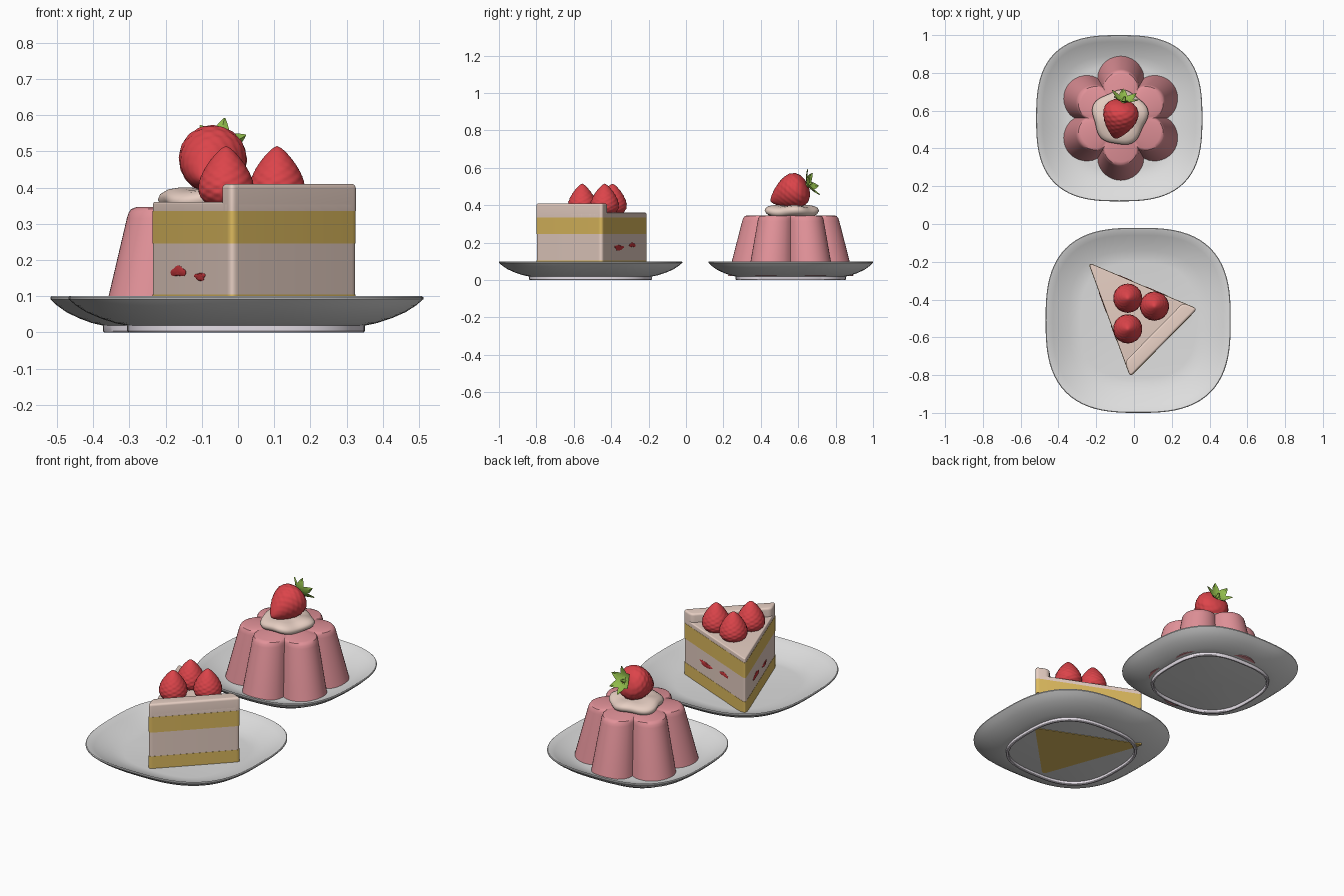
import bpy, bmesh, math
from mathutils import Matrix, Vector

if "Cube" in bpy.data.objects:
    bpy.data.objects.remove(bpy.data.objects["Cube"])


def material(name, r, g, b):
    lin = [(c / 255 / 12.92 if c < 11 else ((c / 255 + 0.055) / 1.055) ** 2.4) for c in (r, g, b)]
    m = bpy.data.materials.new(name)
    m.diffuse_color = (*lin, 1)
    m.use_nodes = True
    m.node_tree.nodes["Principled BSDF"].inputs["Base Color"].default_value = m.diffuse_color
    return m


PLATE = material("plate grey", 222, 222, 222)
FOOT = material("foot white", 238, 231, 240)
PINK = material("pudding pink", 226, 146, 153)
CREAM = material("cream", 231, 207, 195)
SPONGE = material("sponge yellow", 222, 187, 95)
RED = material("berry red", 220, 68, 74)
FILLING = material("filling red", 200, 55, 60)
GREEN = material("leaf green", 145, 188, 75)


def finish(bm, name, mat, matrix=None, angle=35):
    bmesh.ops.recalc_face_normals(bm, faces=bm.faces)
    me = bpy.data.meshes.new(name)
    bm.to_mesh(me)
    bm.free()
    if matrix:
        me.transform(matrix)
    me.materials.append(mat)
    me.polygons.foreach_set("use_smooth", [True] * len(me.polygons))
    me.set_sharp_from_angle(angle=math.radians(angle))
    ob = bpy.data.objects.new(name, me)
    bpy.context.collection.objects.link(ob)
    return ob


def lathe(name, profile, shape, mat, n=72, matrix=None, angle=35, closed=False):
    """Spin (r, z) profile; shape(theta, r, z) gives the point. r = 0 makes a pole."""
    bm = bmesh.new()
    rings = []
    for r, z in profile:
        if r == 0:
            rings.append([bm.verts.new(shape(0, 0, z))] * n)
        else:
            rings.append([bm.verts.new(shape(2 * math.pi * i / n, r, z)) for i in range(n)])
    pairs = list(zip(rings, rings[1:]))
    if closed:
        pairs.append((rings[-1], rings[0]))
    for a, b in pairs:
        for i in range(n):
            j = (i + 1) % n
            bm.faces.new(dict.fromkeys((a[i], a[j], b[j], b[i])))
    return finish(bm, name, mat, matrix, angle)


# ---- Rounded-square plates with foot rings ----
def squircle(cx, cy, size, e=2.8):
    def shape(t, r, z):
        c, s = math.cos(t), math.sin(t)
        k = size * r / (abs(c) ** e + abs(s) ** e) ** (1 / e)
        return (cx + k * c, cy + k * s, z)
    return shape


PLATE_PROFILE = [(0, .034), (.62, .034), (.68, .037), (.75, .047), (.84, .064), (.92, .083),
                 (.98, .099), (.993, .1), (1, .097), (1, .092), (.96, .075), (.9, .056),
                 (.82, .039), (.74, .026), (.66, .018), (0, .018)]
FOOT_PROFILE = [(.67, .024), (.67, .004), (.664, 0), (.646, 0), (.64, .004), (.64, .024)]
for label, x, y, size in (("cake", .022, -.51, .49), ("pudding", -.078, .56, .44)):
    sq = squircle(x, y, size)
    lathe(label + "_plate", PLATE_PROFILE, sq, PLATE, n=96)
    lathe(label + "_plate_foot", FOOT_PROFILE, sq, FOOT, n=96, closed=True)


# ---- Fluted pudding: six rounded lobes with sharp valleys ----
def flutes(t, r, z):
    k = r * (.247 + .088 * abs(math.sin(3 * t - 0)) ** .8)
    return (-.07 + k * math.cos(t), .56 + k * math.sin(t), z)


lathe("pudding", [(0, .022), (1, .022), (.94, .1), (.775, .315), (.76, .33), (.735, .341),
                  (.69, .346), (0, .346)], flutes, PINK, n=96)


# ---- Wavy cream dollop ----
def dollop(t, r, z):
    k = r * (1 + .05 * math.sin(5 * t + .6) + .03 * math.sin(3 * t))
    z += .006 * math.sin(4 * t + 1) * (r / .145)
    return (-.075 + k * math.cos(t), .565 + k * math.sin(t), z)


lathe("cream_dollop", [(0, .335), (.105, .337), (.135, .35), (.144, .367), (.138, .38),
                       (.12, .391), (.09, .397), (0, .398)], dollop, CREAM, angle=60)


# ---- Strawberries: base at z = 0, tip along +z, staggered dimples ----
def strawberry(name, base, tip, radius):
    base, tip = Vector(base), Vector(tip)
    length = (tip - base).length
    rows = 44
    prof = [(0, 0)]
    for i in range(1, rows):
        t = (i / rows) ** 1.3
        prof.append((radius * math.sin(math.pi * t ** .6) ** .7, t * length))
    prof.append((0, length))

    def dimpled(a, r, z):
        b = math.sin(9 * a) * math.sin(15 * math.pi * z / length)
        k = r * (1 + .022 * b * min(1, r / radius * 1.3))
        return (k * math.cos(a), k * math.sin(a), z)

    m = Matrix.Translation(base) @ (tip - base).to_track_quat('Z', 'Y').to_matrix().to_4x4()
    lathe(name, prof, dimpled, RED, n=72, matrix=m, angle=60)
    return m


for i, (x, y) in enumerate(((-.033, -.393), (.108, -.435), (-.033, -.555))):
    strawberry(f"cake_strawberry_{i + 1}", (x, y, .345), (x, y, .515), .076)
top = strawberry("pudding_strawberry", (-.055, .647, .508), (-.1, .452, .42), .093)

# ---- Leafy crown and stem on the pudding strawberry ----
bm = bmesh.new()
for k in range(6):
    rot = Matrix.Rotation(k * math.pi / 3 + .3, 3, 'Z')
    rows = []
    for i in range(7):
        u = i / 6
        w = .002 + .021 * math.sin(math.pi * u ** .8) if i < 6 else .001
        d, h = .008 + .068 * u, -.002 - .035 * u ** 1.5
        rows.append([bm.verts.new(rot @ Vector((d, s * w, h - .006 * abs(s)))) for s in (-1, 0, 1)])
    for a, b in zip(rows, rows[1:]):
        for j in (0, 1):
            bm.faces.new((a[j], a[j + 1], b[j + 1], b[j]))
finish(bm, "strawberry_leaves", GREEN, top)
lathe("strawberry_stem", [(0, .01), (.016, .004), (.008, -.01), (.006, -.03), (0, -.031)],
      lambda a, r, z: (r * math.cos(a), r * math.sin(a), z), GREEN, n=16, matrix=top)


# ---- Cake slice: stacked prisms with rounded corners ----
def prism(name, pts, z0, z1, mat, corner=.03, edge=0.0, grow=0.0):
    pts = [Vector(p) for p in pts]
    mid = sum(pts, Vector((0, 0))) / len(pts)
    pts = [p + (p - mid).normalized() * grow for p in pts]
    outline = []
    for i, p in enumerate(pts):
        a = p + (pts[i - 1] - p).normalized() * corner
        b = p + (pts[(i + 1) % len(pts)] - p).normalized() * corner
        for k in range(9):
            t = k / 8
            outline.append(a * (1 - t) ** 2 + p * 2 * t * (1 - t) + b * t * t)
    bm = bmesh.new()
    face = bm.faces.new([bm.verts.new((p.x, p.y, z0)) for p in outline])
    ext = bmesh.ops.extrude_face_region(bm, geom=[face], use_keep_orig=True)["geom"]
    for v in ext:
        if isinstance(v, bmesh.types.BMVert):
            v.co.z = z1
    if edge:
        rim = [e for e in bm.edges if all(v.co.z > z1 - 1e-5 for v in e.verts)]
        bmesh.ops.bevel(bm, geom=rim, offset=edge, segments=4, profile=.5, affect='EDGES')
    return finish(bm, name, mat)


A, C, D = Vector((-.242, -.204)), Vector((.335, -.449)), Vector((-.02, -.809))
SLICE = [A, D, C]
prism("lower_sponge", SLICE, .0155, .105, SPONGE, grow=.002)
prism("cream_filling", SLICE, .105, .245, CREAM)
prism("upper_sponge", SLICE, .245, .335, SPONGE, grow=.002)
prism("top_cream", SLICE, .335, .36, CREAM, edge=.006)
prism("cream_lip", [D, C, C.lerp(A, .13), D.lerp(A, .13)], .335, .41, CREAM, corner=.024, edge=.012)


# ---- Fruit pieces showing on the two cut faces ----
def fruit(name, end, frac, z, width, height, side):
    p = A.lerp(end, frac)
    along = (end - A).normalized().to_3d()
    up = Vector((0, 0, 1))
    out = along.cross(up) * side
    m = Matrix((along, up, out)).transposed().to_4x4()
    m.translation = (p.x, p.y, z)

    def blob(a, r, h):
        k = r * (1 + .15 * math.sin(3 * a + frac * 9) + .08 * math.sin(5 * a))
        return (k * width * math.cos(a), k * height * math.sin(a), h)
    lathe(name, [(0, -.004), (1, -.004), (1, .001), (.8, .003), (0, .003)], blob, FILLING, n=20, matrix=m)


for label, end, side, spots in (("left", D, 1, ((.35, .168), (.62, .154))),
                                ("right", C, -1, ((.63, .173), (.34, .187)))):
    for i, (f, z) in enumerate(spots):
        fruit(f"{label}_fruit_{i + 1}", end, f, z, (.06, .042)[i], (.014, .011)[i], side)
